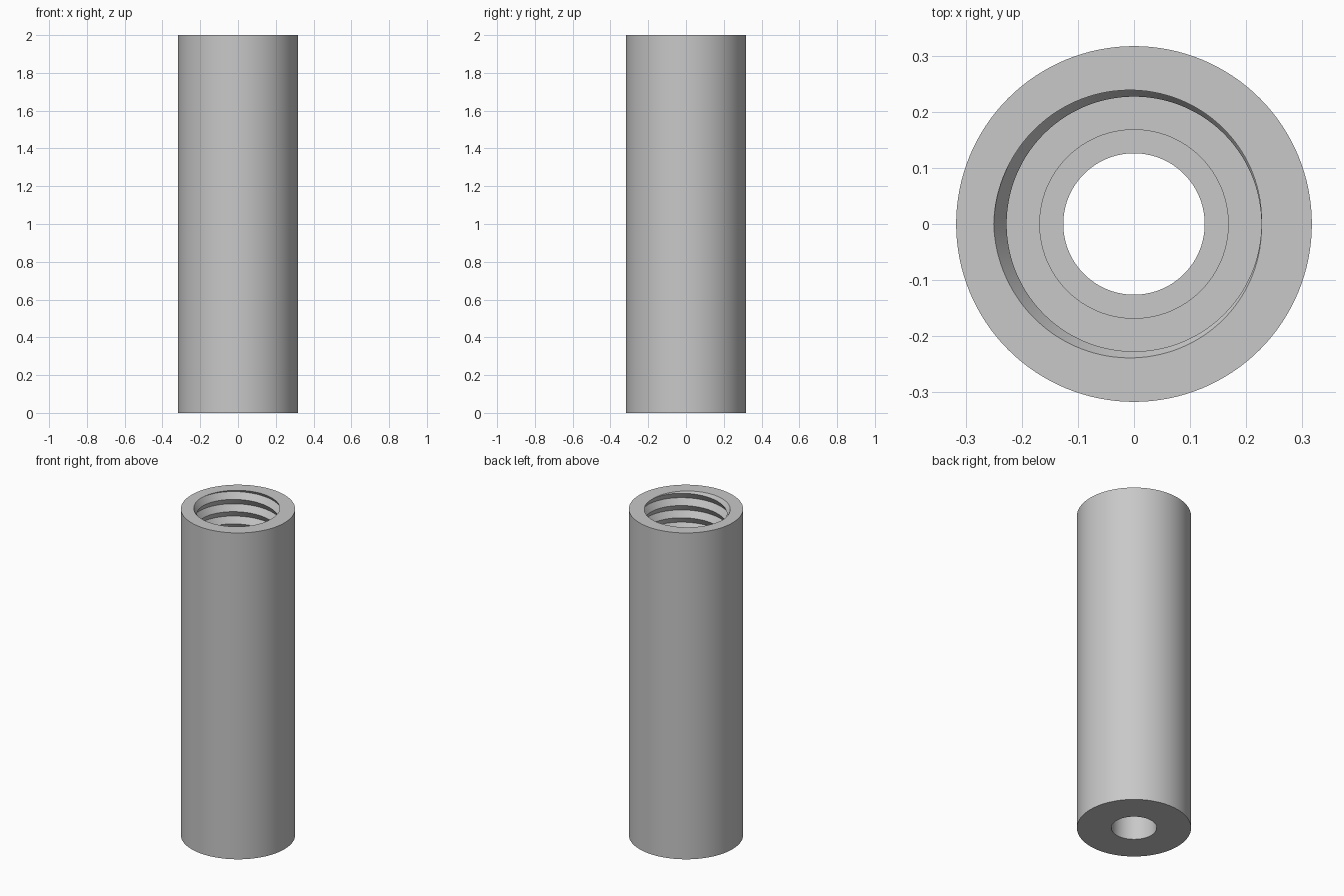
import bpy
import bmesh
from math import cos, sin, tau

cube = bpy.data.objects.get("Cube")
if cube:
    bpy.data.objects.remove(cube, do_unlink=True)

SIDES = 128
HEIGHT = 2.0
OUTER_R = 0.317
BORE_R = 0.126
STEP_R = 0.168
CREST_R, ROOT_R = 0.227, 0.25
PITCH = 0.075
STEP_Z = 0.25
FLOOR_Z = 1.2


def thread_radius(z, turn):
    """Triangular right-hand internal thread."""
    phase = (z - HEIGHT) / PITCH - turn
    return CREST_R + (ROOT_R - CREST_R) * 2 * abs(phase - round(phase))


def section(turn):
    """Closed wall section at a fraction of a full turn."""
    points = [(BORE_R, 0), (BORE_R, STEP_Z), (STEP_R, STEP_Z), (STEP_R, FLOOR_Z)]
    # Thread rows follow the helix and are clamped to the floor and rim
    rows = int((HEIGHT - FLOOR_Z) / PITCH * 2) + 3
    for k in range(-rows, 2):
        z = HEIGHT + PITCH * (k / 2 + turn)
        z = min(max(z, FLOOR_Z), HEIGHT)
        points.append((thread_radius(z, turn), z))
    return points + [(OUTER_R, HEIGHT), (OUTER_R, 0)]


# Threaded sleeve: sweep the section round the axis
bm = bmesh.new()
columns = []
for i in range(SIDES + 1):
    turn = i / SIDES
    a = tau * turn
    columns.append([bm.verts.new((r * cos(a), r * sin(a), z)) for r, z in section(turn)])
for left, right in zip(columns, columns[1:]):
    for j in range(len(left)):
        n = (j + 1) % len(left)
        bm.faces.new((left[j], right[j], right[n], left[n]))
bmesh.ops.remove_doubles(bm, verts=bm.verts[:], dist=0.00002)
bmesh.ops.recalc_face_normals(bm, faces=bm.faces[:])

mesh = bpy.data.meshes.new("threaded_sleeve")
bm.to_mesh(mesh)
bm.free()
sleeve = bpy.data.objects.new("threaded_sleeve", mesh)
bpy.context.collection.objects.link(sleeve)

# Plain grey metal
grey = bpy.data.materials.new("grey_metal")
grey.use_nodes = True
colour = (0.58, 0.58, 0.58, 1)
grey.diffuse_color = colour
grey.node_tree.nodes["Principled BSDF"].inputs["Base Color"].default_value = colour
mesh.materials.append(grey)

# Smooth walls with crisp rims and thread edges
bpy.ops.object.select_all(action="DESELECT")
sleeve.select_set(True)
bpy.context.view_layer.objects.active = sleeve
bpy.ops.object.shade_smooth_by_angle(angle=0.5)
